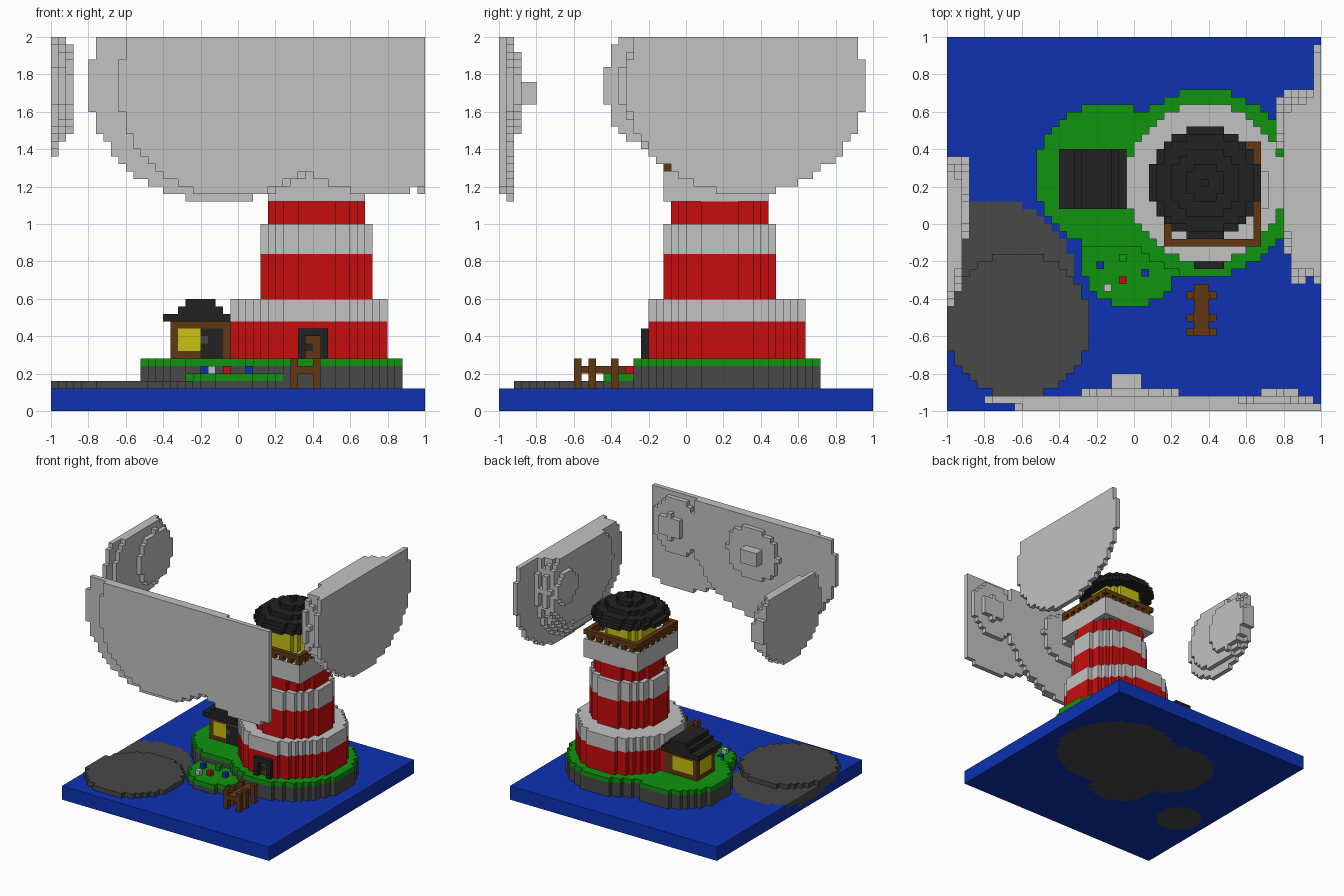
import bpy, bmesh
from itertools import product

if "Cube" in bpy.data.objects:
    bpy.data.objects.remove(bpy.data.objects["Cube"], do_unlink=True)

S, N = 0.04, 50                      # block size, blocks per side
ORIGIN = (-1.0, -1.0, 0.0)

COLOURS = {
    "water blue": (0.004, 0.032, 0.45),
    "grass green": (0.005, 0.30, 0.005),
    "rock grey": (0.065, 0.065, 0.065),
    "roof black": (0.016, 0.016, 0.016),
    "cloud white": (0.54, 0.54, 0.54),
    "tower red": (0.57, 0.004, 0.004),
    "wood brown": (0.12, 0.04, 0.006),
    "lamp yellow": (0.57, 0.54, 0.005),
}
MATS = {}
for label, rgb in COLOURS.items():
    m = bpy.data.materials.new(label)
    m.use_nodes = True
    m.diffuse_color = (*rgb, 1)
    bsdf = m.node_tree.nodes["Principled BSDF"]
    bsdf.inputs["Base Color"].default_value = (*rgb, 1)
    bsdf.inputs["Roughness"].default_value = 0.9
    MATS[label.split()[-1]] = m      # short key: blue, green, grey ...


def block(x0, x1, y0, y1, z0, z1):
    """Blocks filling a box given in model units."""
    spans = []
    for (lo, hi), o in zip(((x0, x1), (y0, y1), (z0, z1)), ORIGIN):
        spans.append(range(max(0, round((lo - o) / S)), min(N, round((hi - o) / S))))
    return set(product(*spans))


def disc(axis, u, v, ru, rv, lo, hi):
    """Blocks filling an elliptical disc across the given axis (0, 1 or 2)."""
    a, b = [i for i in range(3) if i != axis]
    lim = [None] * 3
    lim[axis] = (lo, hi)
    lim[a] = (u - ru - S, u + ru + S)
    lim[b] = (v - rv - S, v + rv + S)

    def inside(c):
        du = ORIGIN[a] + (c[a] + 0.5) * S - u
        dv = ORIGIN[b] + (c[b] + 0.5) * S - v
        return (du / ru) ** 2 + (dv / rv) ** 2 <= 1.0001
    return {c for c in block(*lim[0], *lim[1], *lim[2]) if inside(c)}


def round_slab(x, y, r, z0, z1):
    return disc(2, x, y, r, r, z0, z1)


# Outward faces of a block: direction and its four corners
SIDES = [
    ((1, 0, 0), ((1, 0, 0), (1, 1, 0), (1, 1, 1), (1, 0, 1))),
    ((-1, 0, 0), ((0, 0, 0), (0, 0, 1), (0, 1, 1), (0, 1, 0))),
    ((0, 1, 0), ((0, 1, 0), (0, 1, 1), (1, 1, 1), (1, 1, 0))),
    ((0, -1, 0), ((0, 0, 0), (1, 0, 0), (1, 0, 1), (0, 0, 1))),
    ((0, 0, 1), ((0, 0, 1), (1, 0, 1), (1, 1, 1), (0, 1, 1))),
    ((0, 0, -1), ((0, 0, 0), (0, 1, 0), (1, 1, 0), (1, 0, 0))),
]


def build(name, *layers):
    """Mesh the outer skin of (blocks, colour) layers; later layers repaint."""
    cells = {}
    for blocks, colour in layers:
        cells.update(dict.fromkeys(blocks, colour))
    keys = sorted(set(cells.values()))
    bm, verts = bmesh.new(), {}

    def vert(p):
        if p not in verts:
            verts[p] = bm.verts.new([o + S * q for o, q in zip(ORIGIN, p)])
        return verts[p]

    for c, colour in cells.items():
        for d, corners in SIDES:
            if tuple(i + j for i, j in zip(c, d)) not in cells:
                f = bm.faces.new([vert(tuple(i + j for i, j in zip(c, k))) for k in corners])
                f.material_index = keys.index(colour)
    mesh = bpy.data.meshes.new(name)
    bm.to_mesh(mesh)
    bm.free()
    for k in keys:
        mesh.materials.append(MATS[k])
    bpy.context.collection.objects.link(bpy.data.objects.new(name, mesh))


# Rock: island columns, flower mound and the low boulder reaching the sea floor
def island(z0, z1):
    return round_slab(0.38, 0.22, 0.50, z0, z1) | round_slab(-0.14, 0.26, 0.38, z0, z1)

mound_top = round_slab(-0.02, -0.18, 0.26, 0.16, 0.20) - island(0.16, 0.20)
island_rock = island(0, 0.24) | round_slab(-0.02, -0.18, 0.26, 0, 0.16)
boulder = round_slab(-0.62, -0.54, 0.38, 0.12, 0.16)
for r, z in ((0.18, 0), (0.30, 0.04), (0.42, 0.08)):
    boulder |= round_slab(-0.74, -0.30, r, z, z + S)

build("water", (block(-1, 1, -1, 1, 0, 0.12) - island_rock - boulder, "blue"))
build("island_rock", (island_rock, "grey"))
build("boulder", (boulder, "grey"))
build("island_grass", (island(0.24, 0.28), "green"))
build("mound_grass", (mound_top, "green"))

# Flowers on the mound
for i, (x, y, colour) in enumerate([(-0.18, -0.22, "blue"), (0.06, -0.26, "blue"), (-0.06, -0.30, "red"),
                                    (-0.14, -0.34, "white"), (-0.06, -0.18, "green")]):
    build(f"flower_{i + 1}", (block(x - 0.02, x + 0.02, y - 0.02, y + 0.02, 0.20, 0.24), colour))

# Striped tower, stepping inwards
lower = round_slab(0.38, 0.22, 0.42, 0.28, 0.60)
build("tower_lower", (lower, "red"), (round_slab(0.38, 0.22, 0.42, 0.48, 0.60), "white"),
      (block(0.36, 0.44, -0.20, -0.16, 0.28, 0.40), "brown"),
      (block(0.36, 0.40, -0.20, -0.16, 0.32, 0.36), "black"))
build("tower_middle", (round_slab(0.42, 0.18, 0.30, 0.60, 0.84), "red"),
      (round_slab(0.42, 0.18, 0.30, 0.84, 1.00), "white"))
build("tower_upper", (round_slab(0.42, 0.18, 0.26, 1.00, 1.12), "red"))
build("door_frame", (block(0.32, 0.48, -0.24, -0.20, 0.28, 0.44)
                     - block(0.36, 0.44, -0.24, -0.20, 0.28, 0.40), "black"))

# Square gallery with a railing on alternate posts
build("gallery", (block(0.16, 0.68, -0.12, 0.44, 1.12, 1.28), "white"))

def ring(z0, z1):
    return block(0.16, 0.68, -0.12, 0.44, z0, z1) - block(0.20, 0.64, -0.08, 0.40, z0, z1)

posts = {c for c in ring(1.28, 1.32) if (c[0] + c[1]) % 2 == 1}
build("railing", (posts | ring(1.32, 1.36), "brown"))

# Lantern and stepped dome
build("lantern", (round_slab(0.38, 0.22, 0.18, 1.28, 1.48), "yellow"))
dome = set()
for i, r in enumerate((0.30, 0.26, 0.18, 0.10, 0.02)):
    dome |= round_slab(0.38, 0.22, r, 1.48 + i * S, 1.52 + i * S)
build("lantern_roof", (dome, "black"))

# House with windows on three sides and a door
build("house_walls", (block(-0.36, -0.04, 0.12, 0.36, 0.28, 0.48) - lower, "brown"),
      (block(-0.32, -0.20, 0.12, 0.16, 0.32, 0.44), "yellow"),
      (block(-0.20, -0.08, 0.12, 0.16, 0.28, 0.44), "black"),
      (block(-0.20, -0.16, 0.12, 0.16, 0.36, 0.40), "grey"),
      (block(-0.32, -0.12, 0.32, 0.36, 0.32, 0.44), "yellow"),
      (block(-0.36, -0.32, 0.16, 0.32, 0.32, 0.44), "yellow"))
house_roof = set()
for half, z in ((0.20, 0.48), (0.12, 0.52), (0.08, 0.56)):
    house_roof |= block(-0.20 - half, -0.20 + half, 0.08, 0.40, z, z + S)
build("house_roof", (house_roof - lower - block(-0.04, 0.04, 0, 0.44, 0.48, 0.52), "black"))

# Jetty: deck with three pairs of posts
jetty = block(0.32, 0.40, -0.60, -0.32, 0.20, 0.24)
for y in (-0.60, -0.52, -0.40):
    for x in (0.28, 0.40):
        jetty |= block(x, x + S, y, y + S, 0.12, 0.28)
build("jetty", (jetty, "brown"))

# Clouds: stacked elliptical slices against three sides
def cloud(name, axis, slices):
    blocks = set()
    for u, z, ru, rz, lo, hi in slices:
        blocks |= disc(axis, u, z, ru, rz, lo, hi)
    build(name, (blocks, "white"))

cloud("cloud_front", 1, [
    (-0.04, 1.74, 0.60, 0.60, -1.00, -0.96), (-0.10, 1.74, 0.70, 0.62, -0.96, -0.92),
    (-0.02, 1.70, 0.24, 0.22, -0.92, -0.88), (-0.04, 1.70, 0.09, 0.07, -0.88, -0.80),
    (0.76, 1.72, 0.60, 0.56, -1.00, -0.96), (0.74, 1.72, 0.24, 0.24, -0.96, -0.92),
    (0.78, 1.72, 0.10, 0.10, -0.92, -0.88)])
cloud("cloud_left", 0, [
    (0.32, 1.74, 0.64, 0.58, 0.96, 1.00), (0.22, 1.74, 0.50, 0.54, 0.92, 0.96),
    (0.20, 1.74, 0.50, 0.50, 0.88, 0.92), (0.20, 1.74, 0.52, 0.46, 0.84, 0.88),
    (0.28, 1.74, 0.42, 0.38, 0.80, 0.84), (0.54, 1.74, 0.14, 0.14, 0.76, 0.80)])
cloud("cloud_right", 0, [
    (-0.04, 1.74, 0.40, 0.38, -1.00, -0.96), (0.00, 1.74, 0.36, 0.32, -0.96, -0.92),
    (0.14, 1.72, 0.22, 0.22, -0.92, -0.88)])
